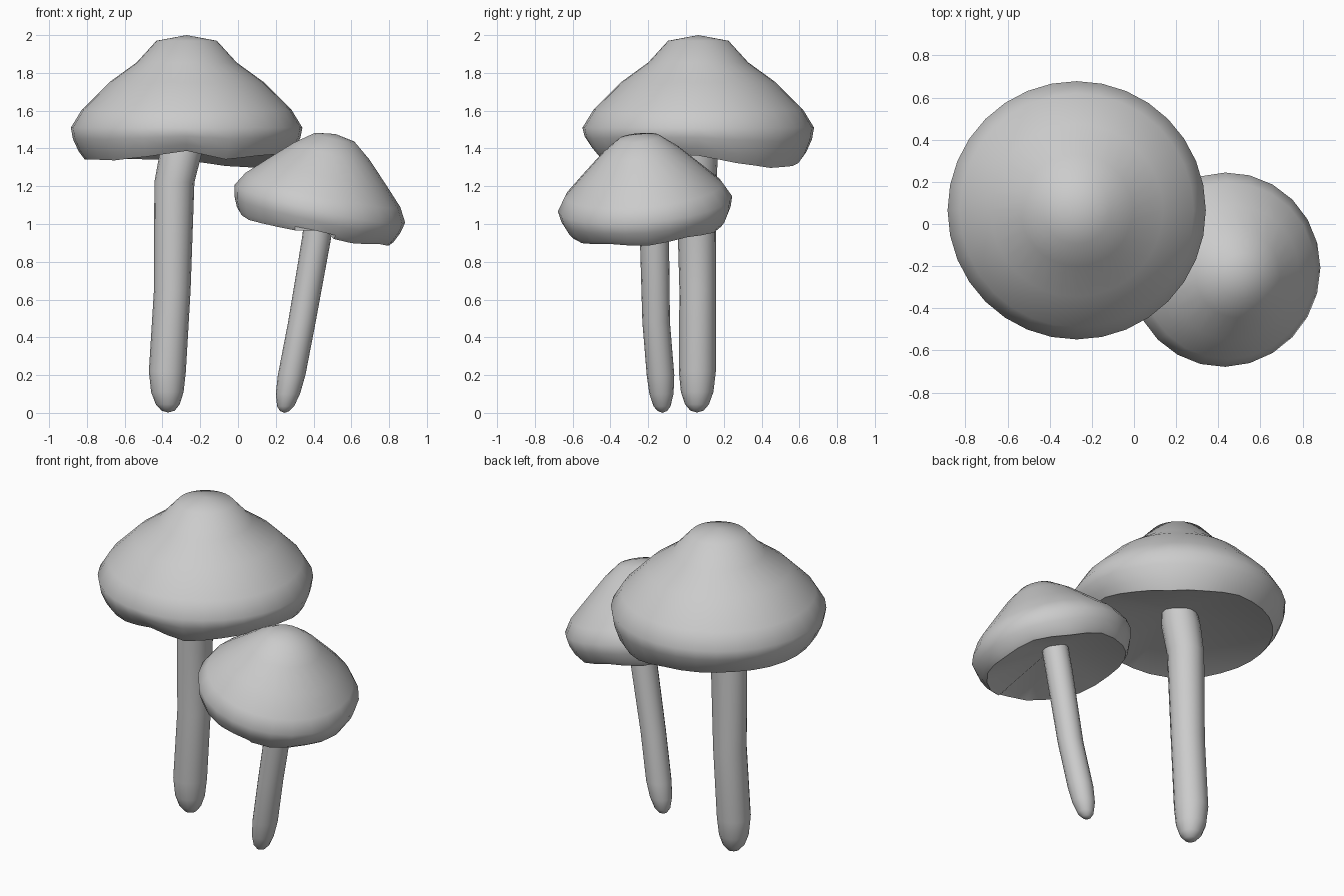
import bpy, bmesh, math
from mathutils import Matrix, Vector

if "Cube" in bpy.data.objects:
    bpy.data.objects.remove(bpy.data.objects["Cube"])


def loft(name, rings, first, last, angle=45):
    """Skin a list of equal rings and close both ends with a fan."""
    bm = bmesh.new()
    loops = [[bm.verts.new(p) for p in ring] for ring in rings]
    n = len(loops[0])
    for a, b in zip(loops, loops[1:]):
        for i in range(n):
            j = (i + 1) % n
            bm.faces.new((a[i], a[j], b[j], b[i]))
    for loop, tip in ((loops[0], first), (loops[-1], last)):
        v = bm.verts.new(tip)
        for i in range(n):
            bm.faces.new((loop[i], loop[(i + 1) % n], v))
    bmesh.ops.recalc_face_normals(bm, faces=bm.faces)
    mesh = bpy.data.meshes.new(name)
    bm.to_mesh(mesh)
    bm.free()
    ob = bpy.data.objects.new(name, mesh)
    bpy.context.collection.objects.link(ob)
    bpy.ops.object.select_all(action='DESELECT')
    ob.select_set(True)
    bpy.context.view_layer.objects.active = ob
    bpy.ops.object.shade_smooth_by_angle(angle=math.radians(angle))
    return ob


def cap(name, profile, wave, seg, matrix, top, under, notch=None):
    """Profile points are (radius, height, share of the wavy rim offset)."""
    rings = []
    for r, z, w in profile:
        ring = []
        for i in range(seg):
            t = i / seg * len(wave)
            k, f = int(t), t - int(t)
            off = wave[k] * (1 - f) + wave[(k + 1) % len(wave)] * f
            if i == notch and w == 1:
                off += 0.06
            a = 2 * math.pi * i / seg
            ring.append(matrix @ Vector((r * math.cos(a), r * math.sin(a), z + w * off)))
        rings.append(ring)
    return loft(name, rings, matrix @ Vector((0, 0, top)), matrix @ Vector((0, 0, under)))


def stem(name, path, seg=16):
    """Path points are (x, y, z, radius)."""
    rings = [[(x + r * math.cos(2 * math.pi * i / seg),
               y + r * math.sin(2 * math.pi * i / seg), z) for i in range(seg)]
             for x, y, z, r in path]
    return loft(name, rings, (path[0][0], path[0][1], path[0][2] - 0.01), path[-1][:3], 60)


# Large mushroom: bell-shaped cap with a wavy, creased rim and a conical underside
cap("large_cap",
    [(0.16, 1.97, 0), (0.265, 1.855, 0), (0.41, 1.75, 0), (0.555, 1.605, 0),
     (0.613, 1.51, 0), (0.602, 1.45, 0.3), (0.572, 1.385, 0.8), (0.54, 1.342, 1)],
    [0.02, -0.02, -0.045, -0.035, -0.005, 0, 0.005, 0,
     0, 0, -0.005, 0.015, 0.045, 0, 0.02, 0.03], 32,
    Matrix.Translation((-0.272, 0.065, 0)), 2.0, 1.47)
stem("large_stem",
     [(-0.37, 0.058, 0.012, 0.035), (-0.372, 0.058, 0.045, 0.063),
      (-0.374, 0.059, 0.11, 0.086), (-0.374, 0.06, 0.22, 0.098),
      (-0.348, 0.062, 0.65, 0.097), (-0.337, 0.055, 1.22, 0.106),
      (-0.302, 0.058, 1.38, 0.112), (-0.28, 0.06, 1.5, 0.1)])

# Small mushroom: tilted cap with a nick in the front rim
tilt = (Matrix.Translation((0.433, -0.217, 1.107))
        @ Matrix.Rotation(math.radians(5), 4, 'X')
        @ Matrix.Rotation(math.radians(12.5), 4, 'Y'))
cap("small_cap",
    [(0.11, 0.36, 0), (0.205, 0.287, 0), (0.32, 0.175, 0), (0.42, 0.075, 0),
     (0.463, 0, 0), (0.45, -0.06, 0.3), (0.425, -0.115, 0.8), (0.405, -0.138, 1)],
    [0.0, 0.015, -0.005, 0.01, -0.01, 0.0, 0.005, -0.01, 0.0, 0.01, 0.0, 0.015], 24,
    tilt, 0.38, -0.02, 18)
stem("small_stem",
     [(0.247, -0.125, 0.01, 0.025), (0.252, -0.127, 0.035, 0.045),
      (0.264, -0.13, 0.1, 0.064), (0.284, -0.135, 0.2, 0.073),
      (0.338, -0.158, 0.48, 0.073), (0.415, -0.167, 0.92, 0.077),
      (0.44, -0.185, 1.12, 0.077)])
